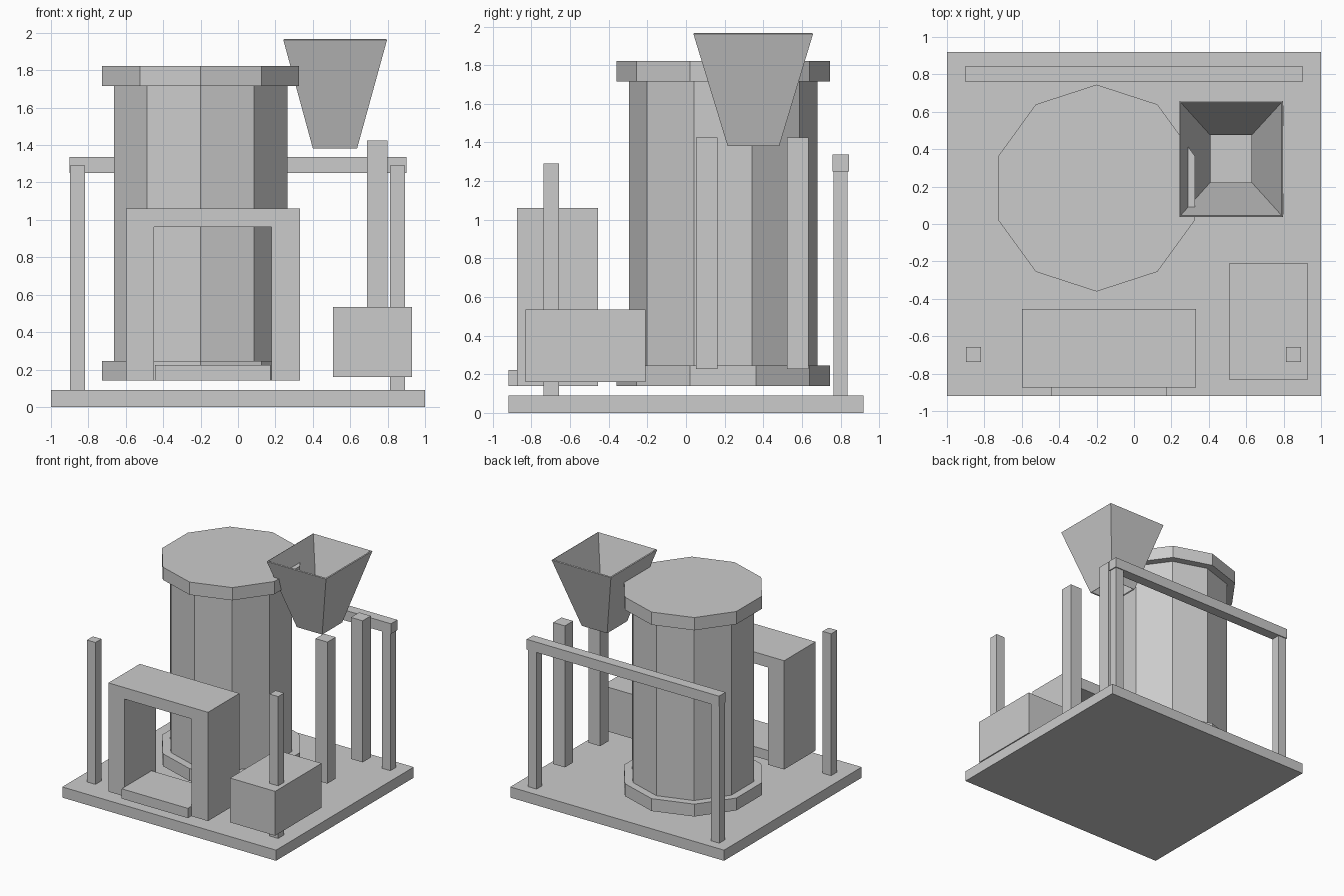
import bpy
from math import sin, cos, pi

if "Cube" in bpy.data.objects:
    bpy.data.objects.remove(bpy.data.objects["Cube"])


def mesh_object(name, verts, faces):
    mesh = bpy.data.meshes.new(name)
    mesh.from_pydata(verts, [], faces)
    mesh.update()
    obj = bpy.data.objects.new(name, mesh)
    bpy.context.collection.objects.link(obj)
    return obj


def loft(name, bottom, top, caps=True):
    """Join two matching counter-clockwise loops with side faces."""
    n = len(bottom)
    faces = [(i, (i + 1) % n, n + (i + 1) % n, n + i) for i in range(n)]
    if caps:
        faces += [tuple(reversed(range(n))), tuple(range(n, 2 * n))]
    return mesh_object(name, bottom + top, faces)


def rect(x0, x1, y0, y1, z):
    return [(x0, y0, z), (x1, y0, z), (x1, y1, z), (x0, y1, z)]


def box(name, x0, x1, y0, y1, z0, z1):
    return loft(name, rect(x0, x1, y0, y1, z0), rect(x0, x1, y0, y1, z1))


def decagon(name, r, z0, z1, cx=-0.2, cy=0.192):
    def ring(z):
        return [(cx + r * cos(pi / 2 + i * pi / 5),
                 cy + r * sin(pi / 2 + i * pi / 5), z) for i in range(10)]
    return loft(name, ring(z0), ring(z1))


# Base plate
box("base_plate", -1, 1, -0.92, 0.92, 0, 0.09)

# Ten-sided tank with two flanges
decagon("tank_body", 0.488, 0.18, 1.77)
decagon("tank_bottom_flange", 0.553, 0.14, 0.245)
decagon("tank_lid", 0.553, 1.715, 1.823)

# Corner posts and back rail
for side, x in (("left", -0.858), ("right", 0.852)):
    box("front_post_" + side, x - 0.04, x + 0.04, -0.737, -0.657, 0.09, 1.29)
    box("back_post_" + side, x - 0.04, x + 0.04, 0.763, 0.837, 0.09, 1.29)
box("back_rail", -0.9, 0.9, 0.758, 0.845, 1.25, 1.337)

# Front arch, extruded from an upside-down U profile
profile = [(-0.6, 0.14), (-0.45, 0.14), (-0.45, 0.963), (0.178, 0.963),
           (0.178, 0.14), (0.332, 0.14), (0.332, 1.06), (-0.6, 1.06)]
loft("front_arch", [(x, -0.455, z) for x, z in profile],
     [(x, -0.875, z) for x, z in profile])

# Tray inside the arch
box("tray", -0.444, 0.175, -0.92, -0.52, 0.14, 0.223)

# Control box
box("control_box", 0.508, 0.93, -0.832, -0.21, 0.16, 0.535)

# Hopper legs
for side, y in (("front", 0.107), ("back", 0.578)):
    box("hopper_leg_" + side, 0.69, 0.8, y - 0.055, y + 0.055, 0.228, 1.425)

# Open hopper with thin walls
hopper = loft("hopper", rect(0.4, 0.637, 0.215, 0.483, 1.383),
              rect(0.242, 0.797, 0.038, 0.658, 1.963), caps=False)
wall = hopper.modifiers.new("wall", 'SOLIDIFY')
wall.thickness = 0.012
wall.offset = -1
